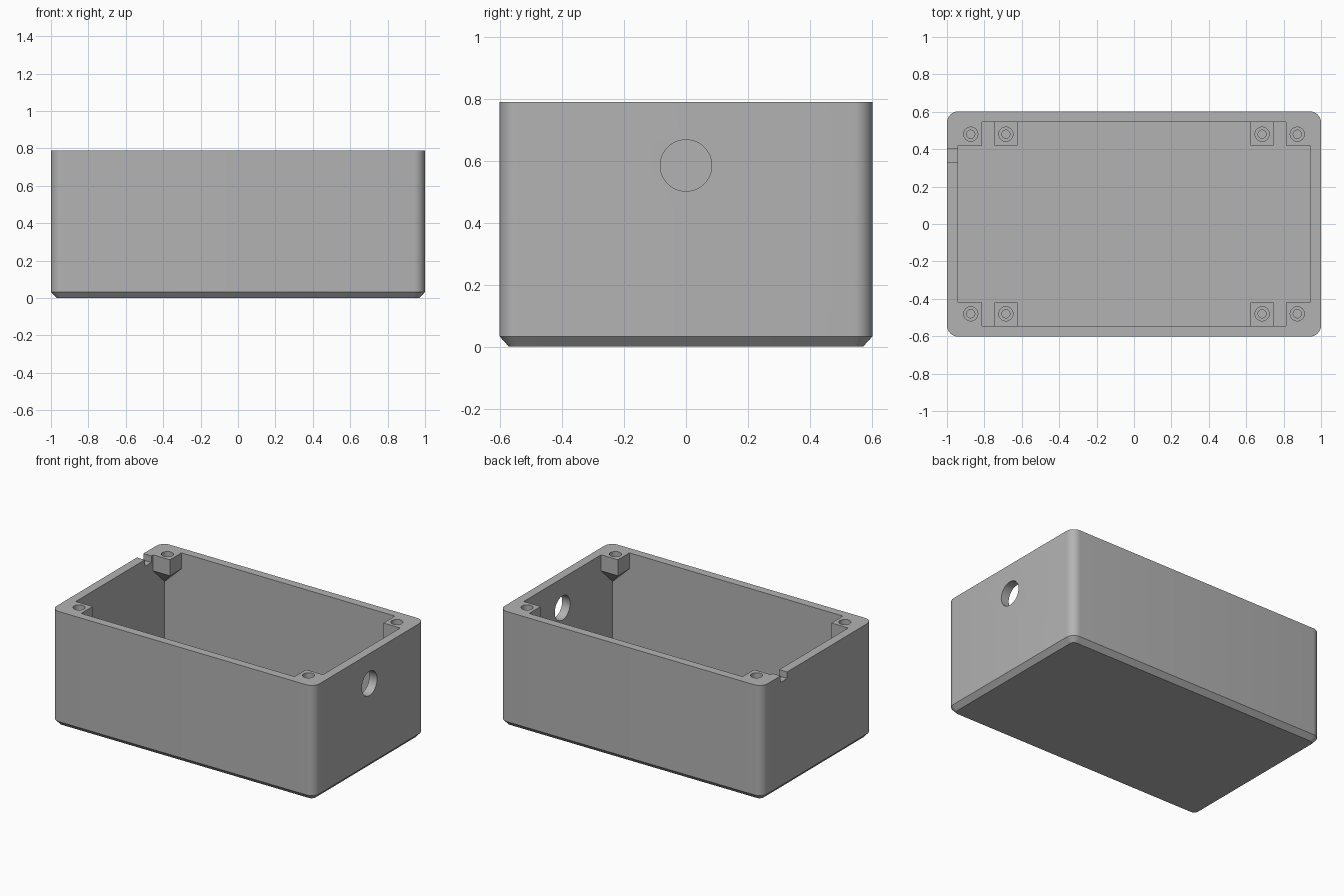
import bpy, bmesh, math
from mathutils import Vector

if "Cube" in bpy.data.objects:
    bpy.data.objects.remove(bpy.data.objects["Cube"], do_unlink=True)

HX, HY, H = 1.0, 0.602, 0.79      # outer half sizes and height
IX, IY, FLOOR = 0.94, 0.545, 0.06  # cavity half sizes and floor height

grey = bpy.data.materials.new("grey plastic")
grey.use_nodes = True
color = (0.45, 0.45, 0.45, 1)
grey.diffuse_color = color
grey.node_tree.nodes["Principled BSDF"].inputs["Base Color"].default_value = color


def finish(bm, name):
    bmesh.ops.recalc_face_normals(bm, faces=bm.faces)
    mesh = bpy.data.meshes.new(name)
    bm.to_mesh(mesh)
    bm.free()
    mesh.materials.append(grey)
    obj = bpy.data.objects.new(name, mesh)
    bpy.context.collection.objects.link(obj)
    return obj


def hull(name, points):
    bm = bmesh.new()
    for p in points:
        bm.verts.new(p)
    bmesh.ops.convex_hull(bm, input=bm.verts)
    bmesh.ops.dissolve_limit(bm, angle_limit=0.01, verts=bm.verts, edges=bm.edges)
    return finish(bm, name)


def box_points(x0, x1, y0, y1, z0, z1):
    return [(x, y, z) for x in (x0, x1) for y in (y0, y1) for z in (z0, z1)]


def cylinder(name, centre, radius, depth, axis="Z", sides=32):
    bm = bmesh.new()
    bmesh.ops.create_cone(bm, cap_ends=True, segments=sides, radius1=radius,
                          radius2=radius, depth=depth)
    obj = finish(bm, name)
    turn = Vector((1, 0, 0)) if axis == "X" else Vector((0, 0, 1))
    obj.data.transform(turn.to_track_quat("Z", "Y").to_matrix().to_4x4())
    obj.location = centre
    return obj


def cut(target, cutter):
    mod = target.modifiers.new("cut", "BOOLEAN")
    mod.operation = "DIFFERENCE"
    mod.solver = "EXACT"
    mod.object = cutter
    bpy.context.view_layer.update()
    with bpy.context.temp_override(object=target, active_object=target):
        bpy.ops.object.modifier_apply(modifier=mod.name)
    bpy.data.objects.remove(cutter, do_unlink=True)


def rounded_loop(bm, inset, radius, z, steps=8):
    loop = []
    for i, (sx, sy) in enumerate([(1, 1), (-1, 1), (-1, -1), (1, -1)]):
        for s in range(steps + 1):
            a = math.pi / 2 * (i + s / steps)
            x = sx * (HX - inset - radius) + radius * math.cos(a)
            y = sy * (HY - inset - radius) + radius * math.sin(a)
            loop.append(bm.verts.new((x, y, z)))
    return loop


# Outer shell with rounded corners and chamfered base
bm = bmesh.new()
loops = [rounded_loop(bm, 0.03, 0.03, 0), rounded_loop(bm, 0, 0.06, 0.033),
         rounded_loop(bm, 0, 0.06, H)]
for low, high in zip(loops, loops[1:]):
    for i in range(len(low)):
        j = (i + 1) % len(low)
        bm.faces.new((low[i], low[j], high[j], high[i]))
bm.faces.new(loops[0])
bm.faces.new(loops[-1])
case = finish(bm, "enclosure_base")

# Cavity, leaving corner lid posts and floor standoffs behind
cavity = hull("cavity", box_points(-IX, IX, -IY, IY, FLOOR, H + 0.1))
corners = [(sx, sy) for sx in (-1, 1) for sy in (-1, 1)]
POST_X, STAND_X, HOLE_Y, STAND_TOP = 0.873, 0.685, 0.48, 0.16
for sx, sy in corners:
    points = box_points(0.812, 0.97, 0.42, 0.575, 0.68, H + 0.2)
    points.append((0.97, 0.575, 0.53))  # tapered underside
    cut(cavity, hull("post", [(sx * x, sy * y, z) for x, y, z in points]))
    points = box_points(0.622, 0.747, 0.42, 0.575, 0.03, STAND_TOP)
    cut(cavity, hull("standoff", [(sx * x, sy * y, z) for x, y, z in points]))
cut(case, cavity)

# Stepped screw holes in posts and standoffs
for sx, sy in corners:
    for x, top in ((POST_X, H), (STAND_X, STAND_TOP)):
        for radius, depth in ((0.038, 0.07), (0.022, 0.11)):
            cut(case, cylinder("screw_hole", (sx * x, sy * HOLE_Y, top),
                               radius, depth * 2))

# Round cable hole in one end, small rim notch in the other
cut(case, cylinder("cable_hole", (HX, 0, 0.585), 0.083, 0.3, "X", 48))
cut(case, hull("notch", box_points(-1.1, -0.9, 0.33, 0.4, 0.745, H + 0.1)))

bpy.ops.object.select_all(action="DESELECT")
case.select_set(True)
bpy.context.view_layer.objects.active = case
bpy.ops.object.shade_smooth_by_angle(angle=math.radians(30))
